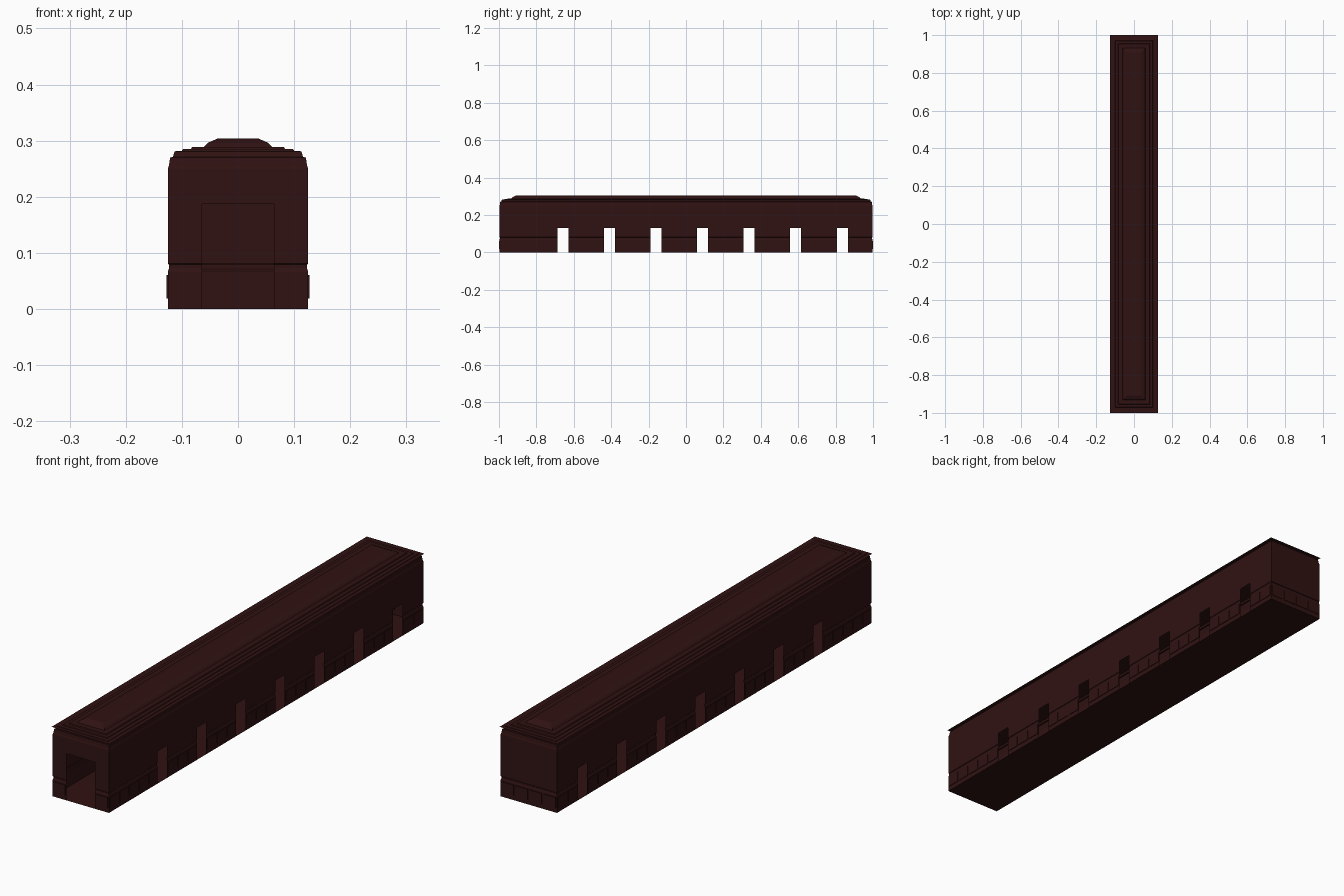
import bpy, bmesh
from mathutils import Matrix, Vector

if "Cube" in bpy.data.objects:
    bpy.data.objects.remove(bpy.data.objects["Cube"])

HX, HY = 0.125, 0.997            # half width and half length of the hall
DOOR_H, DOOR_HALF = 0.129, 0.0295
DOORS = [-0.6585 + 0.249 * i for i in range(7)]
FRONT_HALF, FRONT_H = 0.064, 0.187

mat = bpy.data.materials.new("dark_timber")
mat.diffuse_color = (0.03, 0.006, 0.006, 1)
mat.use_nodes = True
mat.node_tree.nodes["Principled BSDF"].inputs["Base Color"].default_value = mat.diffuse_color


def finish(name, bm):
    me = bpy.data.meshes.new(name)
    bm.to_mesh(me)
    bm.free()
    me.materials.append(mat)
    ob = bpy.data.objects.new(name, me)
    bpy.context.collection.objects.link(ob)
    return ob


def loft(profile, cap=False):
    """Rectangular rings, each (outward offset, height), joined upward."""
    bm = bmesh.new()
    rings = []
    for d, z in profile:
        x, y = HX + d, HY + d
        rings.append([bm.verts.new(p) for p in
                      ((-x, -y, z), (x, -y, z), (x, y, z), (-x, y, z))])
    for a, b in zip(rings, rings[1:]):
        for i in range(4):
            j = (i + 1) % 4
            bm.faces.new((a[i], a[j], b[j], b[i]))
    if cap:
        bm.faces.new(rings[-1])
    return bm


def cut(bm, co, no):
    bmesh.ops.bisect_plane(bm, geom=bm.verts[:] + bm.edges[:] + bm.faces[:],
                           plane_co=co, plane_no=no)


def sheet(name, x, y, z):
    bm = bmesh.new()
    bm.faces.new([bm.verts.new(p) for p in
                  ((-x, -y, z), (x, -y, z), (x, y, z), (-x, y, z))])
    return finish(name, bm)


# Thin walls with plinth moulding, door openings cut out
bm = loft([(0, 0), (0, 0.066), (-0.002, 0.073), (-0.002, 0.079), (0, 0.081), (0, 0.25)])
for c in DOORS:
    cut(bm, (0, c - DOOR_HALF, 0), (0, 1, 0))
    cut(bm, (0, c + DOOR_HALF, 0), (0, 1, 0))
for s in (-1, 1):
    cut(bm, (s * FRONT_HALF, 0, 0), (1, 0, 0))
for h in (DOOR_H, FRONT_H):
    cut(bm, (0, 0, h), (0, 0, 1))


def in_door(f):
    c = f.calc_center_median()
    if abs(c.x) > HX - 0.01 and c.z < DOOR_H:
        return any(abs(c.y - d) < DOOR_HALF for d in DOORS)
    return c.y < -HY + 0.01 and abs(c.x) < FRONT_HALF and c.z < FRONT_H


bmesh.ops.delete(bm, geom=[f for f in bm.faces if in_door(f)], context='FACES')
finish("walls", bm)

# Stepped cornice and hipped roof
finish("roof", loft([(0, 0.25), (-0.002, 0.256), (-0.004, 0.270), (-0.009, 0.271),
                     (-0.012, 0.281), (-0.025, 0.282), (-0.027, 0.285), (-0.041, 0.285),
                     (-0.043, 0.289), (-0.064, 0.289), (-0.071, 0.296),
                     (-0.089, 0.304)], cap=True))

# Flat eave sheet and floor
sheet("eave", 0.128, 1.0, 0.279)
sheet("floor", HX, HY, 0.0)

# Raised panels along the plinth
bm = bmesh.new()


def panel(x, y, sx, sy):
    m = Matrix.Translation(Vector((x, y, 0.04))) @ Matrix.Diagonal((sx, sy, 0.042, 1))
    bmesh.ops.create_cube(bm, size=1, matrix=m)


def spans(lo, hi):
    n = max(1, round((hi - lo) / 0.063))
    w = (hi - lo) / n
    return [(lo + (i + 0.5) * w, w - 0.008) for i in range(n)]


edges = [-HY] + [e for c in DOORS for e in (c - DOOR_HALF, c + DOOR_HALF)] + [HY]
for lo, hi in zip(edges[::2], edges[1::2]):
    for c, w in spans(lo, hi):
        for s in (-1, 1):
            panel(s * (HX + 0.001), c, 0.003, w)
for c, w in spans(-HX, HX):
    panel(c, HY + 0.001, w, 0.003)
for lo, hi in ((-HX, -FRONT_HALF), (FRONT_HALF, HX)):
    for c, w in spans(lo, hi):
        panel(c, -HY - 0.001, w, 0.003)
finish("plinth_panels", bm)
